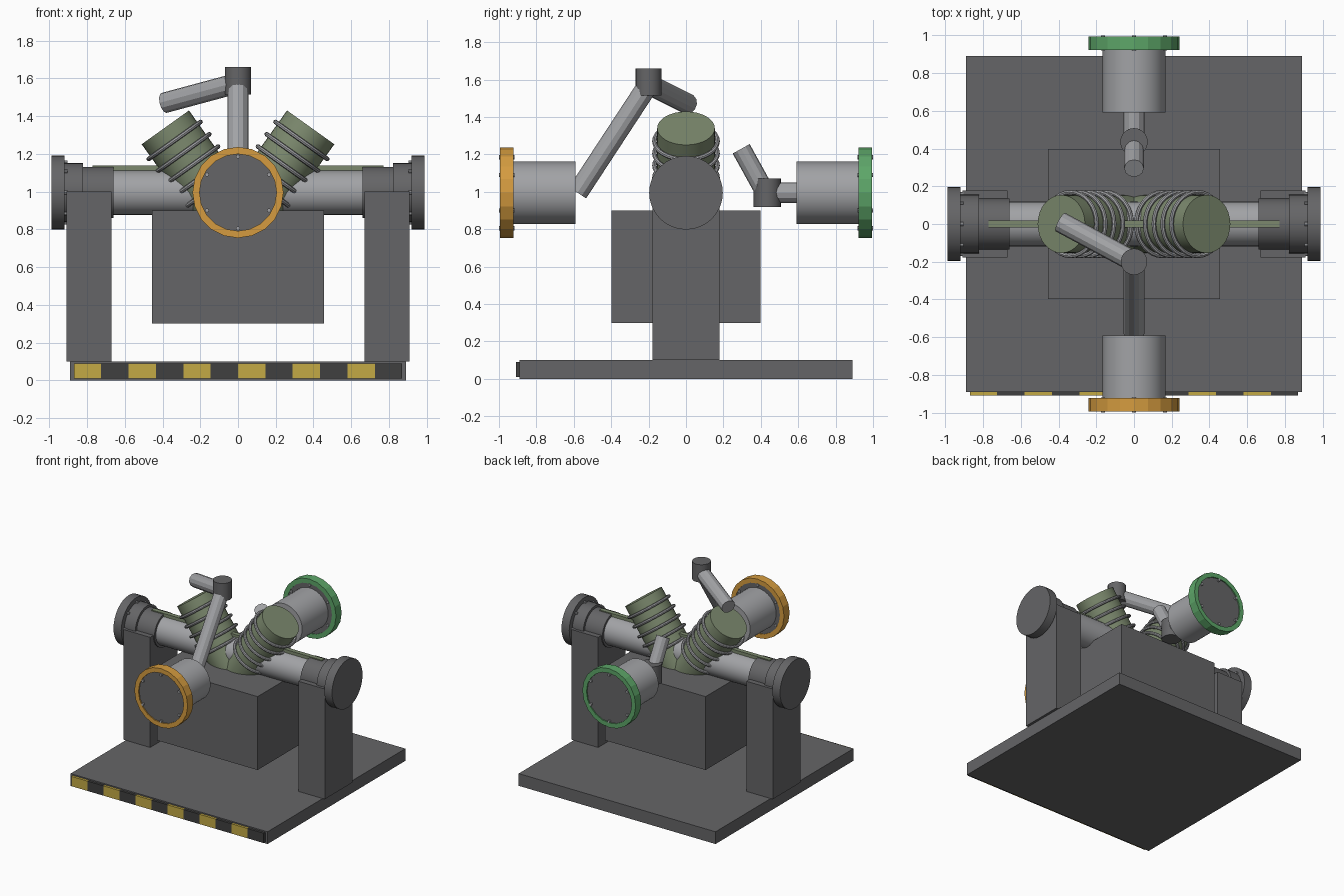
import bpy, bmesh
from math import sin, cos, pi, radians
from mathutils import Vector

cube = bpy.data.objects.get("Cube")
if cube:
    bpy.data.objects.remove(cube, do_unlink=True)


def material(name, r, g, b):
    m = bpy.data.materials.new(name)
    m.use_nodes = True
    m.diffuse_color = (r, g, b, 1)
    m.node_tree.nodes["Principled BSDF"].inputs["Base Color"].default_value = (r, g, b, 1)
    return m


DARK = material("dark grey", 0.13, 0.13, 0.135)
STEEL = material("light steel", 0.36, 0.365, 0.38)
OLIVE = material("olive green", 0.20, 0.25, 0.155)
ORANGE = material("orange", 0.66, 0.33, 0.05)
GREEN = material("green", 0.11, 0.38, 0.14)
YELLOW = material("yellow", 0.55, 0.40, 0.06)
BLACK = material("stripe black", 0.05, 0.05, 0.05)


def finish(name, mat, smooth=False):
    ob = bpy.context.object
    ob.name = name
    ob.data.materials.append(mat)
    if smooth:
        bpy.ops.object.shade_smooth_by_angle(angle=radians(30))
    return ob


def box(name, low, high, mat):
    low, high = Vector(low), Vector(high)
    bpy.ops.mesh.primitive_cube_add(size=1, location=(low + high) / 2)
    ob = finish(name, mat)
    ob.scale = high - low
    return ob


def aim(direction):
    return Vector(direction).to_track_quat('Z', 'Y').to_euler()


def rod(name, start, end, radius, mat, sides=32, smooth=True):
    start, end = Vector(start), Vector(end)
    bpy.ops.mesh.primitive_cylinder_add(
        vertices=sides, radius=radius, depth=(end - start).length,
        location=(start + end) / 2, rotation=aim(end - start))
    return finish(name, mat, smooth)


def ring(name, inner, outer, y0, y1, mat, sides=20):
    # Square-section ring around the y axis, swept from a closed rectangle
    bm = bmesh.new()
    loops = []
    for i in range(sides):
        a = 2 * pi * i / sides
        loops.append([bm.verts.new((r * sin(a), y, AXIS + r * cos(a)))
                      for r, y in ((inner, y0), (outer, y0), (outer, y1), (inner, y1))])
    for i in range(sides):
        a, b = loops[i], loops[(i + 1) % sides]
        for k in range(4):
            bm.faces.new((a[k], a[(k + 1) % 4], b[(k + 1) % 4], b[k]))
    bmesh.ops.recalc_face_normals(bm, faces=bm.faces)
    me = bpy.data.meshes.new(name)
    bm.to_mesh(me)
    bm.free()
    me.materials.append(mat)
    ob = bpy.data.objects.new(name, me)
    bpy.context.collection.objects.link(ob)


AXIS = 0.995

# Base, hazard stripes and central block
box("base_plate", (-0.89, -0.89, 0), (0.89, 0.89, 0.1), DARK)
WIDTH = 0.145
for i in range(12):
    x = (i - 6) * WIDTH
    box("hazard_stripe", (x, -0.91, 0.01), (x + WIDTH, -0.885, 0.09), BLACK if i % 2 else YELLOW)
box("central_block", (-0.455, -0.397, 0.3), (0.455, 0.397, 0.9), DARK)

# Horizontal tube with a rail along its top
rod("main_tube", (-0.7, 0, AXIS), (0.7, 0, AXIS), 0.118, STEEL)
box("top_rail", (-0.77, -0.018, 1.09), (0.77, 0.018, 1.137), OLIVE)

# Supports, bearings and finned cylinders on both sides
for side, word in ((1, "left"), (-1, "right")):
    inner, outer = sorted((0.67 * side, 0.91 * side))
    box(word + "_support_post", (inner, -0.178, 0.1), (outer, 0.178, 1.0), DARK)
    rod(word + "_bearing", (0.66 * side, 0, AXIS), (0.83 * side, 0, AXIS), 0.136, DARK)
    rod(word + "_bearing_collar", (0.82 * side, 0, AXIS), (0.92 * side, 0, AXIS), 0.156, DARK)
    rod(word + "_end_disc", (0.918 * side, 0, AXIS), (0.988 * side, 0, AXIS), 0.197, DARK)
    for i in range(8):
        a = pi * i / 4
        y, z = 0.16 * cos(a), AXIS + 0.16 * sin(a)
        rod(word + "_disc_bolt", (0.903 * side, y, z), (0.925 * side, y, z), 0.01, STEEL, 8)

    tilt = radians(35.5)
    direction = Vector((side * sin(tilt), 0, cos(tilt)))
    top = Vector((0.385 * side, 0, 1.34))
    rod(word + "_finned_cylinder", top - 0.6 * direction, top, 0.154, OLIVE)
    for i in range(5):
        bpy.ops.mesh.primitive_torus_add(
            location=top - direction * (0.085 + 0.08 * i), rotation=aim(direction),
            major_radius=0.169, minor_radius=0.012, major_segments=32, minor_segments=8)
        finish(word + "_cooling_fin", STEEL, True)

# Front and back drums, each with a coloured rim, a cap and bolts
for side, word, colour in ((-1, "front", ORANGE), (1, "back", GREEN)):
    rod(word + "_drum", (0, 0.592 * side, AXIS), (0, 0.94 * side, AXIS), 0.166, STEEL)
    rod(word + "_drum_cap", (0, 0.927 * side, AXIS), (0, 0.985 * side, AXIS), 0.207, DARK, 20)
    ring(word + "_rim", 0.204, 0.241, 0.922 * side, 0.994 * side, colour)
    for i in range(6):
        a = pi * i / 3
        x, z = 0.19 * sin(a), AXIS + 0.19 * cos(a)
        rod(word + "_cap_bolt", (x, 0.918 * side, z), (x, side, z), 0.011, STEEL, 8)

# Front jointed pipe
elbow = (0, -0.2, 1.575)
rod("front_lower_pipe", (0, -0.58, 0.995), elbow, 0.055, STEEL, 12, False)
rod("front_elbow", (0, -0.2, 1.515), (0, -0.2, 1.66), 0.07, DARK, 20)
rod("front_upper_pipe", elbow, (-0.39, 0.01, 1.47), 0.055, STEEL, 12, False)

# Back jointed pipe
rod("back_pipe", (0, 0.61, AXIS), (0, 0.435, AXIS), 0.055, STEEL, 12, False)
rod("back_elbow", (0, 0.435, 0.918), (0, 0.435, 1.07), 0.073, DARK, 20)
rod("back_upper_pipe", (0, 0.425, AXIS), (0, 0.295, 1.23), 0.052, STEEL, 12, False)
